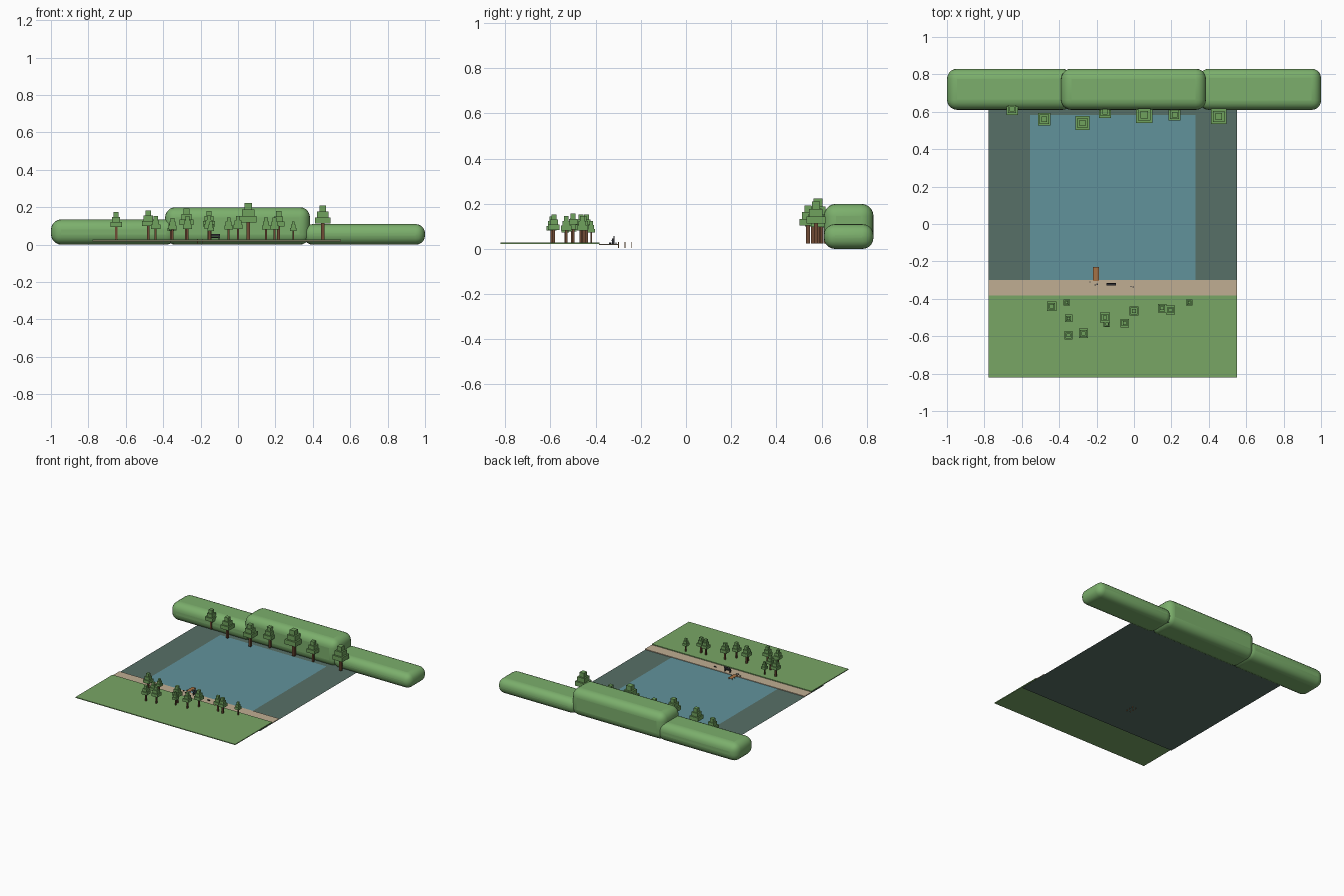
import bpy

if "Cube" in bpy.data.objects:
    bpy.data.objects.remove(bpy.data.objects["Cube"])


def material(name, r, g, b):
    m = bpy.data.materials.new(name)
    m.use_nodes = True
    m.diffuse_color = (r, g, b, 1)
    m.node_tree.nodes["Principled BSDF"].inputs["Base Color"].default_value = (r, g, b, 1)
    return m


HILL = material("hill green", 0.20, 0.43, 0.15)
GRASS = material("grass green", 0.19, 0.38, 0.13)
LEAF = material("leaf green", 0.16, 0.36, 0.11)
WATER = material("water blue", 0.12, 0.29, 0.33)
BED = material("lake bed teal", 0.095, 0.16, 0.135)
SAND = material("path sand", 0.53, 0.42, 0.29)
BARK = material("bark brown", 0.16, 0.07, 0.035)
PLANK = material("plank brown", 0.38, 0.17, 0.06)
DARK = material("dark grey", 0.03, 0.03, 0.035)


def box(name, x, y, z, mat):
    """Box between the (low, high) limits on each axis."""
    bpy.ops.mesh.primitive_cube_add(size=1, location=[sum(a) / 2 for a in (x, y, z)])
    ob = bpy.context.object
    ob.name = name
    ob.scale = [a[1] - a[0] for a in (x, y, z)]
    bpy.ops.object.transform_apply(location=False, rotation=False, scale=True)
    ob.data.materials.append(mat)
    return ob


def block(name, x, y, w, d, z0, z1, mat):
    return box(name, (x - w / 2, x + w / 2), (y - d / 2, y + d / 2), (z0, z1), mat)


def sheet(name, x, y, w, d, z, mat):
    bpy.ops.mesh.primitive_plane_add(size=1, location=(x, y, z))
    ob = bpy.context.object
    ob.name = name
    ob.scale = (w, d, 1)
    bpy.ops.object.transform_apply(location=False, rotation=False, scale=True)
    ob.data.materials.append(mat)


# Rounded hills along the far shore
def hill(name, x0, x1, top, radius):
    ob = box(name, (x0, x1), (0.61, 0.83), (0, top), HILL)
    bev = ob.modifiers.new("round", "BEVEL")
    bev.width = radius
    bev.segments = 5
    bpy.ops.object.shade_smooth_by_angle()


hill("hill_right", -1, -0.33, 0.135, 0.055)
hill("hill_centre", -0.39, 0.385, 0.2, 0.055)
hill("hill_left", 0.35, 1, 0.11, 0.05)

# Lake and near bank
MID = -0.113
sheet("lake_bed", MID, 0.135, 1.33, 1.33, 0.015, BED)
sheet("water", MID, 0.141, 0.885, 0.885, 0.018, WATER)
block("path", MID, -0.342, 1.33, 0.085, 0.017, 0.022, SAND)
block("grass_bank", MID, -0.602, 1.33, 0.44, 0.022, 0.028, GRASS)


# Trees with three square tiers
def tree(name, x, y, w):
    base = 0.025
    height = 0.04 + 1.75 * w
    low = base + height * 0.47
    step = height * 0.53 / 3
    block(name + "_trunk", x, y, w * 0.22, w * 0.22, base, low, BARK)
    for i, ratio in enumerate((1, 0.72, 0.44)):
        block(f"{name}_tier_{i + 1}", x, y, w * ratio, w * ratio,
              low + i * step, low + (i + 1) * step, LEAF)


NEAR = [(-0.44, -0.44, 0.05), (-0.36, -0.42, 0.034), (-0.35, -0.505, 0.04),
        (-0.35, -0.595, 0.045), (-0.27, -0.585, 0.05), (-0.155, -0.5, 0.052),
        (-0.145, -0.535, 0.034), (-0.05, -0.53, 0.046), (0, -0.465, 0.05),
        (0.15, -0.45, 0.046), (0.195, -0.46, 0.046), (0.295, -0.42, 0.034)]
FAR = [(-0.652, 0.615, 0.062), (-0.48, 0.56, 0.068), (-0.275, 0.54, 0.073),
       (-0.155, 0.6, 0.066), (0.055, 0.585, 0.09), (0.217, 0.585, 0.065),
       (0.453, 0.575, 0.083)]
for row, places in (("near_tree", NEAR), ("far_tree", FAR)):
    for n, place in enumerate(places):
        tree(f"{row}_{n + 1}", *place)

# Small pier on posts
sheet("pier_deck", -0.203, -0.267, 0.032, 0.075, 0.028, PLANK)
for n, y in enumerate((-0.298, -0.27, -0.24)):
    for side, x in (("right", -0.217), ("left", -0.189)):
        block(f"pier_post_{side}_{n + 1}", x, y, 0.004, 0.004, 0.005, 0.03, PLANK)

# Bench on the path
block("bench_seat", -0.122, -0.323, 0.05, 0.012, 0.036, 0.04, DARK)
block("bench_back", -0.122, -0.318, 0.05, 0.004, 0.044, 0.058, DARK)
for side, x in (("right", -0.143), ("left", -0.101)):
    block("bench_leg_" + side, x, -0.322, 0.004, 0.012, 0.022, 0.046, DARK)

# Stones on the path
for n, (x, y) in enumerate(((-0.235, -0.31), (-0.208, -0.327), (-0.197, -0.322), (-0.016, -0.334), (-0.004, -0.337))):
    block(f"stone_{n + 1}", x, y, 0.007, 0.006, 0.022, 0.028, DARK)
